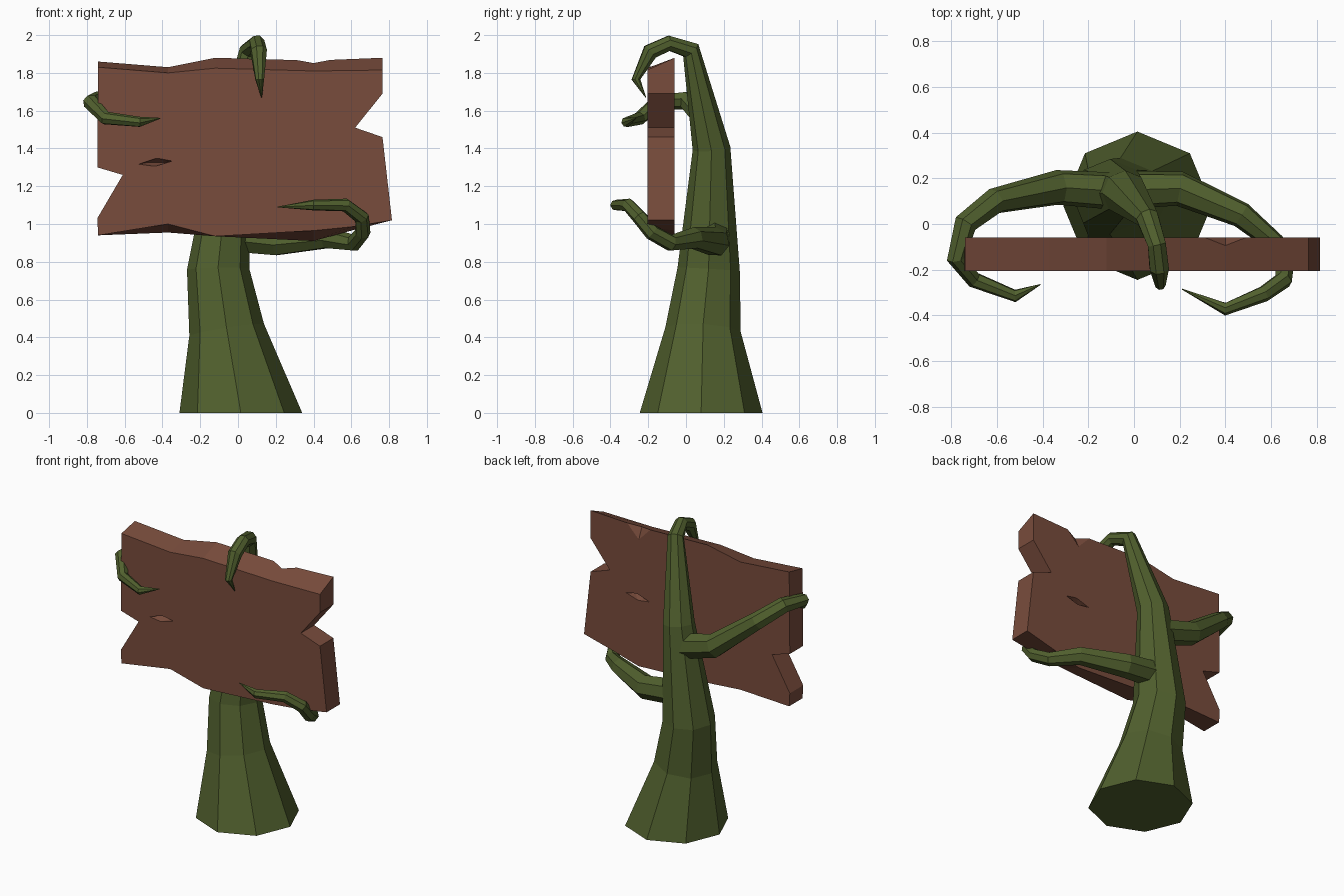
import bpy
import bmesh
import math
from mathutils import Vector

cube = bpy.data.objects.get("Cube")
if cube:
    bpy.data.objects.remove(cube, do_unlink=True)


def material(name, color):
    mat = bpy.data.materials.new(name)
    mat.use_nodes = True
    mat.diffuse_color = color
    bsdf = mat.node_tree.nodes["Principled BSDF"]
    bsdf.inputs["Base Color"].default_value = color
    bsdf.inputs["Roughness"].default_value = 0.9
    return mat


green = material("vine_green", (0.082, 0.117, 0.027, 1))
wood = material("wood_brown", (0.19, 0.072, 0.045, 1))


def finish(name, bm, mat):
    bmesh.ops.recalc_face_normals(bm, faces=bm.faces)
    mesh = bpy.data.meshes.new(name)
    bm.to_mesh(mesh)
    bm.free()
    mesh.materials.append(mat)
    obj = bpy.data.objects.new(name, mesh)
    bpy.context.scene.collection.objects.link(obj)
    return obj


def vine(name, path, sides, start_dir=None):
    """Tapering faceted tube through (x, y, z, radius) points."""
    bm = bmesh.new()
    points = [Vector(p[:3]) for p in path]
    steps = [(b - a).normalized() for a, b in zip(points, points[1:])]
    tangents = [start_dir or steps[0]]
    tangents += [(a + b).normalized() for a, b in zip(steps, steps[1:])]
    tangents.append(steps[-1])
    t = tangents[0]
    side = Vector((1, 0, 0)) if abs(t.x) < 0.5 else Vector((0, 0, 1))
    side = (side - t * side.dot(t)).normalized()
    rings = []
    for i, (p, tan) in enumerate(zip(points, tangents)):
        if i:
            side = tangents[i - 1].rotation_difference(tan) @ side
        up = tan.cross(side)
        ring = []
        for k in range(sides):
            a = 2 * math.pi * k / sides
            offset = side * math.cos(a) + up * math.sin(a)
            ring.append(bm.verts.new(p + offset * path[i][3]))
        rings.append(ring)
    for lo, hi in zip(rings, rings[1:]):
        for k in range(sides):
            n = (k + 1) % sides
            bm.faces.new((lo[k], lo[n], hi[n], hi[k]))
    bm.faces.new(rings[0][::-1])
    bm.faces.new(rings[-1])
    return finish(name, bm, green)


# Main stem, curling over the top of the board
vine("main_stem", [
    (0.015, 0.08, 0, 0.325), (-0.06, 0.09, 0.44, 0.2),
    (-0.105, 0.12, 0.76, 0.165), (-0.04, 0.135, 1.4, 0.1),
    (0.06, 0.025, 1.92, 0.052), (0.1, -0.09, 1.957, 0.043),
    (0.11, -0.19, 1.912, 0.045), (0.115, -0.265, 1.765, 0.024),
    (0.125, -0.213, 1.67, 0.002)], 8, Vector((0, 0, 1)))

# Upper tendril, gripping the right edge of the board
vine("upper_tendril", [
    (-0.02, 0.14, 1.24, 0.085), (-0.33, 0.16, 1.33, 0.078),
    (-0.61, 0.1, 1.55, 0.058), (-0.74, 0, 1.655, 0.052),
    (-0.78, -0.15, 1.645, 0.042), (-0.7, -0.245, 1.56, 0.036),
    (-0.52, -0.315, 1.54, 0.028), (-0.41, -0.265, 1.56, 0.002)], 7)

# Lower tendril, gripping the lower left corner
vine("lower_tendril", [
    (-0.02, 0.15, 0.93, 0.085), (0.2, 0.155, 0.905, 0.078),
    (0.47, 0.04, 0.925, 0.058), (0.615, -0.08, 0.9, 0.045),
    (0.66, -0.18, 0.955, 0.042), (0.655, -0.245, 1.035, 0.04),
    (0.57, -0.305, 1.1, 0.036), (0.4, -0.372, 1.1, 0.029),
    (0.21, -0.285, 1.09, 0.002)], 7)

# Board outline: x, front z, back z
FRONT, BACK = -0.205, -0.06
outline = [
    (-0.74, 1.83, 1.86), (-0.37, 1.8, 1.83), (-0.12, 1.825, 1.88),
    (0.4, 1.81, 1.865), (0.765, 1.815, 1.88), (0.765, 1.69, 1.69),
    (0.62, 1.51, 1.51), (0.765, 1.46, 1.46), (0.815, 1.02, 1.02),
    (0.6, 0.985, 0.965), (0.4, 0.965, 0.91), (-0.12, 0.935, 0.935),
    (-0.37, 1.0, 0.955), (-0.74, 0.94, 0.94), (-0.745, 1.03, 1.03),
    (-0.61, 1.26, 1.26), (-0.745, 1.3, 1.3)]
bm = bmesh.new()
front = [bm.verts.new((x, FRONT, zf)) for x, zf, zb in outline]
back = [bm.verts.new((x, BACK, zb)) for x, zf, zb in outline]
bm.faces.new(front)
bm.faces.new(back[::-1])
for i in range(len(outline)):
    j = (i + 1) % len(outline)
    bm.faces.new((front[i], back[i], back[j], front[j]))
board = finish("sign_board", bm, wood)


# Chips and splits carved out of the board
def add_hull(bm, points):
    verts = [bm.verts.new(p) for p in points]
    bmesh.ops.convex_hull(bm, input=verts)


def add_split(bm, x, z, y, inward):
    rim = [(-0.1, -0.01), (0.01, 0.026), (0.095, 0.01), (-0.01, -0.022)]
    points = [(x + dx, y - inward * 0.01, z + dz) for dx, dz in rim]
    points += [(x + dx, y + inward * 0.05, z) for dx in (-0.05, 0.05)]
    add_hull(bm, points)


bm = bmesh.new()
add_split(bm, -0.435, 1.325, FRONT, 1)
add_split(bm, 0.41, 1.38, BACK, -1)
add_hull(bm, [(0.26, -0.05, 1.9), (0.54, -0.05, 1.9),
              (0.4, -0.05, 1.755), (0.4, -0.105, 1.875)])
cutter = finish("board_cutter", bm, wood)
cutter.hide_render = True
mod = board.modifiers.new("carve", "BOOLEAN")
mod.operation = "DIFFERENCE"
mod.solver = "EXACT"
mod.object = cutter
bpy.context.view_layer.update()
carved = bpy.data.meshes.new_from_object(
    board.evaluated_get(bpy.context.evaluated_depsgraph_get()))
board.modifiers.clear()
board.data = carved
carved.materials.clear()
carved.materials.append(wood)
for poly in carved.polygons:
    poly.material_index = 0
bpy.data.objects.remove(cutter, do_unlink=True)
